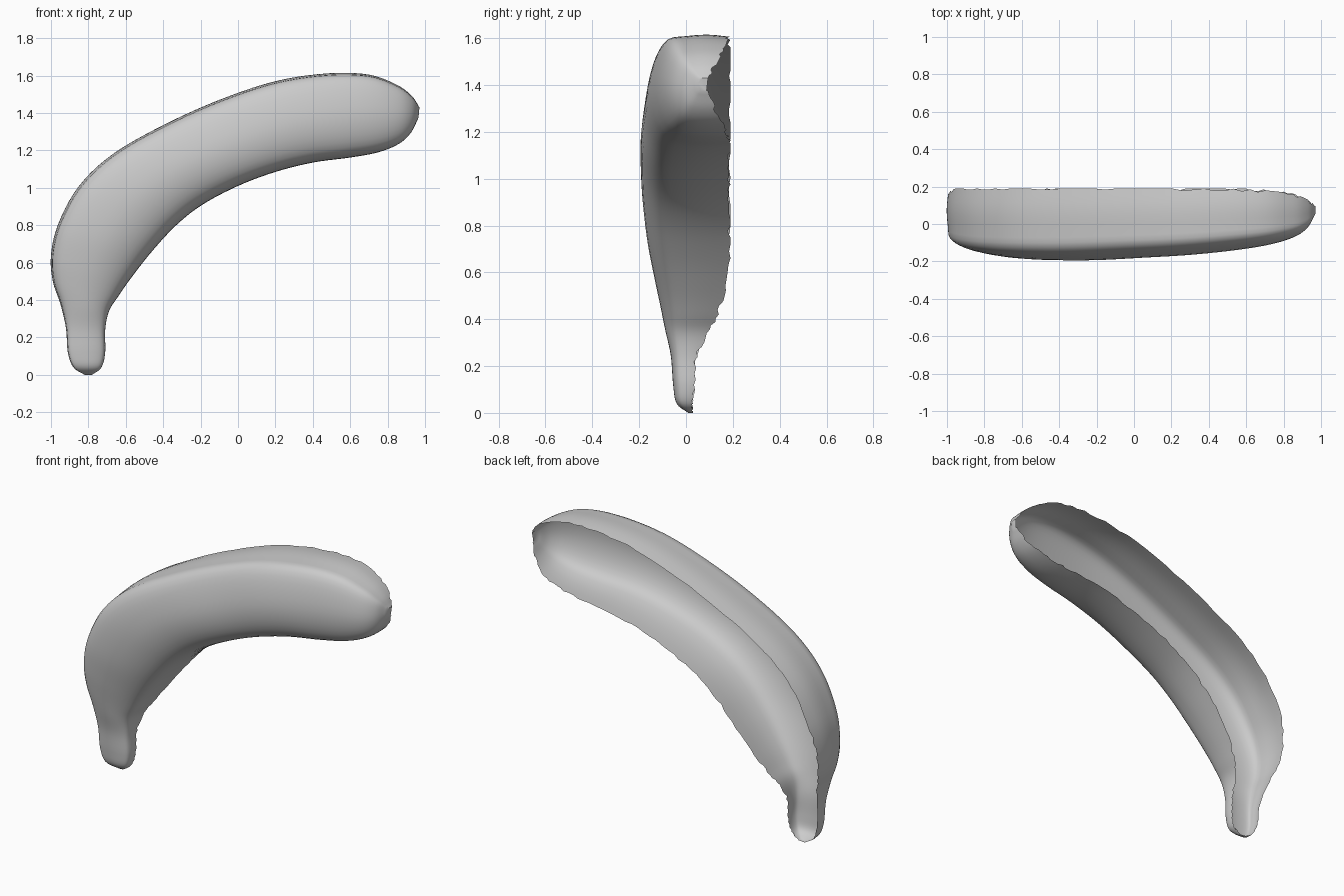
import bpy, bmesh, random
from mathutils import Vector

if "Cube" in bpy.data.objects:
    bpy.data.objects.remove(bpy.data.objects["Cube"])

random.seed(4)

# Stations from stem to tip: outer x,z | inner x,z | front y | open back y
STATIONS = [
    (-0.82, 0.00, -0.78, 0.00, 0.01, 0.03),
    (-0.88, 0.04, -0.73, 0.04, -0.04, 0.03),
    (-0.91, 0.12, -0.71, 0.12, -0.055, 0.04),
    (-0.92, 0.25, -0.71, 0.24, -0.065, 0.05),
    (-0.95, 0.38, -0.69, 0.34, -0.09, 0.10),
    (-0.99, 0.50, -0.64, 0.42, -0.11, 0.14),
    (-1.00, 0.64, -0.57, 0.52, -0.135, 0.17),
    (-0.96, 0.81, -0.46, 0.66, -0.165, 0.19),
    (-0.85, 1.01, -0.33, 0.80, -0.185, 0.19),
    (-0.67, 1.18, -0.19, 0.91, -0.193, 0.19),
    (-0.40, 1.335, 0.00, 1.01, -0.193, 0.19),
    (-0.10, 1.47, 0.20, 1.085, -0.18, 0.19),
    (0.20, 1.57, 0.40, 1.135, -0.165, 0.19),
    (0.48, 1.612, 0.60, 1.162, -0.14, 0.19),
    (0.70, 1.605, 0.75, 1.19, -0.11, 0.18),
    (0.85, 1.55, 0.86, 1.235, -0.07, 0.16),
    (0.93, 1.49, 0.925, 1.295, -0.02, 0.13),
    (0.97, 1.43, 0.965, 1.375, 0.05, 0.10),
]
# Cross-section: side (1 outer, -1 inner) and depth (0 back, 1 front)
SECTION = [(0.96, 0), (1, 0.3), (0.97, 0.6), (0.91, 0.82), (0.58, 0.94), (0, 1),
           (-0.5, 0.95), (-0.85, 0.81), (-0.97, 0.58), (-1, 0.3), (-0.98, 0)]


def smooth(points, steps):
    """Catmull-Rom curve through the points."""
    p = [Vector(q) for q in points]
    p = [2 * p[0] - p[1]] + p + [2 * p[-1] - p[-2]]
    out = []
    for i in range(1, len(p) - 2):
        a, b, c, d = p[i - 1:i + 3]
        for k in range(steps):
            t = k / steps
            out.append(0.5 * (2 * b + (c - a) * t + (2 * a - 5 * b + 4 * c - d) * t * t
                              + (3 * b - a - 3 * c + d) * t ** 3))
    return out + [p[-2]]


def spine(steps):
    pos = smooth([s[:4] for s in STATIONS], steps)
    dep = smooth([(s[4], s[5]) for s in STATIONS], steps)
    return list(zip(pos, dep))


# Half peel: an open shell lofted through the stations
bm = bmesh.new()
section = smooth(SECTION, 3)
rows = []
for pos, (front, back) in spine(5):
    back = min(back, 0.19)
    outer, inner = Vector((pos[0], pos[1])), Vector((pos[2], pos[3]))
    row = []
    for j, (u, v) in enumerate(section):
        c = (outer + inner) / 2 + (outer - inner) / 2 * u
        y = back + (front - back) * v
        if j in (0, len(section) - 1):      # ragged rim
            y -= random.choice((0, 0, 0.006, 0.012))
        row.append(bm.verts.new((c.x, y, max(c.y, 0))))
    rows.append(row)
for a, b in zip(rows, rows[1:]):
    for j in range(len(section) - 1):
        bm.faces.new((a[j], a[j + 1], b[j + 1], b[j]))
# Close the stem and the tip
bm.faces.new(list(reversed(rows[0])))
bm.faces.new(rows[-1])
bm.normal_update()
lowest_front = max(bm.faces, key=lambda f: -f.calc_center_median().y)
if lowest_front.normal.y > 0:
    bmesh.ops.reverse_faces(bm, faces=bm.faces[:])

mesh = bpy.data.meshes.new("banana_half_shell")
bm.to_mesh(mesh)
bm.free()
shell = bpy.data.objects.new("banana_half_shell", mesh)
bpy.context.collection.objects.link(shell)

grey = bpy.data.materials.new("light_grey")
grey.diffuse_color = (0.6, 0.6, 0.6, 1)
grey.use_nodes = True
grey.node_tree.nodes["Principled BSDF"].inputs["Base Color"].default_value = grey.diffuse_color
mesh.materials.append(grey)

bpy.context.view_layer.objects.active = shell
shell.select_set(True)
bpy.ops.object.shade_smooth_by_angle(angle=0.6)
